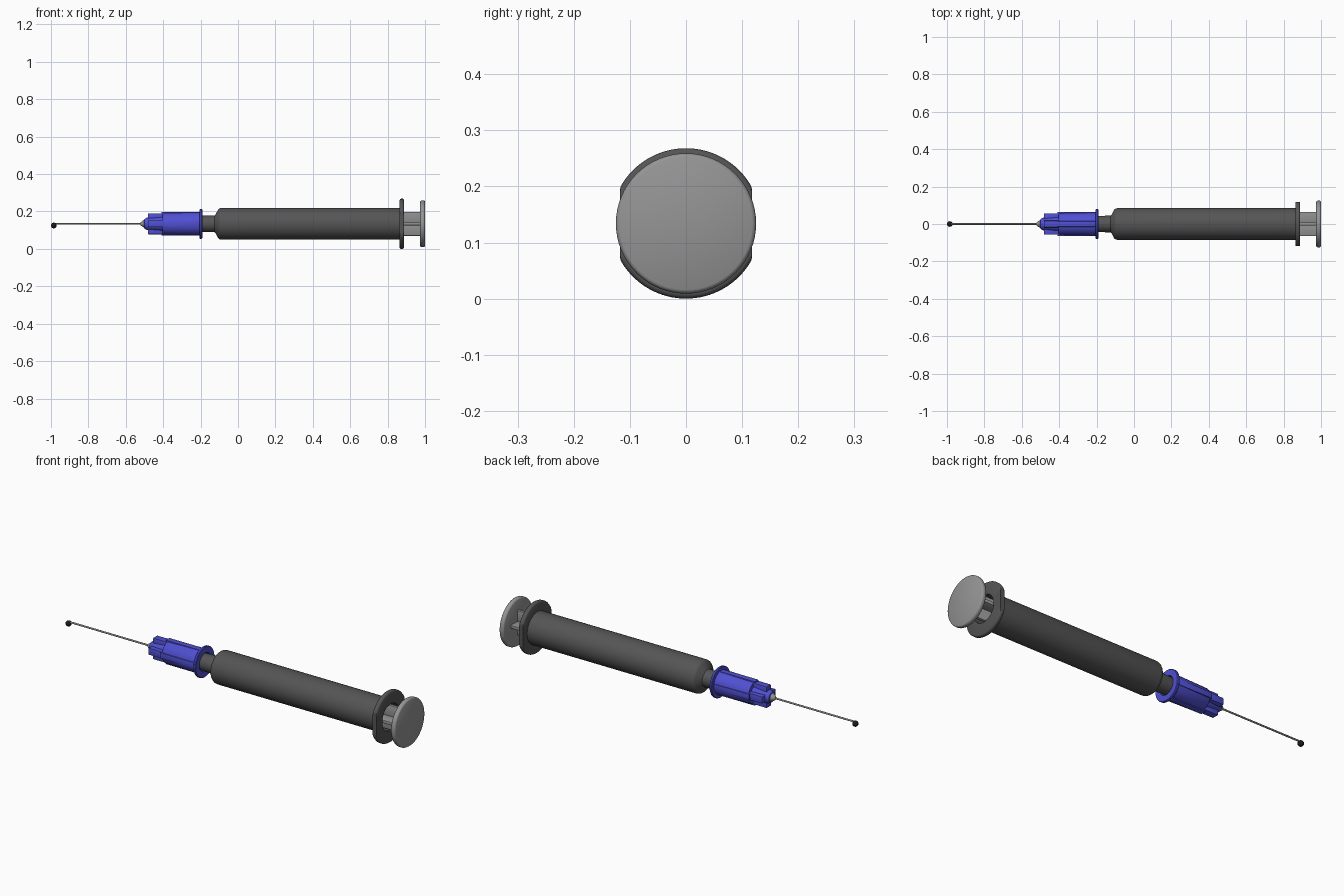
import bpy, bmesh
from math import cos, sin, pi, radians
from mathutils import Matrix, Vector

if "Cube" in bpy.data.objects:
    bpy.data.objects.remove(bpy.data.objects["Cube"])

AXIS = 0.134  # height of the syringe axis


def material(name, color):
    m = bpy.data.materials.new(name)
    m.diffuse_color = (*color, 1)
    m.use_nodes = True
    m.node_tree.nodes["Principled BSDF"].inputs["Base Color"].default_value = m.diffuse_color
    return m


DARK = material("dark_plastic", (0.09, 0.09, 0.09))
GREY = material("grey_plastic", (0.3, 0.3, 0.3))
BLUE = material("blue_plastic", (0.08, 0.08, 0.65))
STEEL = material("steel", (0.3, 0.3, 0.3))
BLACK = material("black", (0.01, 0.01, 0.01))


def finish(bm, name, mat):
    bmesh.ops.remove_doubles(bm, verts=bm.verts, dist=1e-5)
    bmesh.ops.recalc_face_normals(bm, faces=bm.faces)
    me = bpy.data.meshes.new(name)
    bm.to_mesh(me)
    bm.free()
    me.materials.append(mat)
    ob = bpy.data.objects.new(name, me)
    ob.location.z = AXIS
    bpy.context.collection.objects.link(ob)
    bpy.ops.object.select_all(action='DESELECT')
    ob.select_set(True)
    bpy.context.view_layer.objects.active = ob
    bpy.ops.object.shade_smooth_by_angle(angle=radians(35))
    return ob


def lathe(name, profile, mat, closed=False, segs=64, flat=None):
    """Revolve (x, radius) points about the x axis; flat trims the y sides."""
    bm = bmesh.new()
    rings = []
    for x, r in profile:
        ring = []
        for i in range(segs):
            a = 2 * pi * i / segs
            y = r * cos(a)
            if flat:
                y = max(-flat, min(flat, y))
            ring.append(bm.verts.new((x, y, r * sin(a))))
        rings.append(ring)
    pairs = list(zip(rings, rings[1:]))
    if closed:
        pairs.append((rings[-1], rings[0]))
    for a, b in pairs:
        for i in range(segs):
            j = (i + 1) % segs
            bm.faces.new((a[i], a[j], b[j], b[i]))
    return finish(bm, name, mat)


def vanes(name, x0, x1, r0, r1, width, mat, bevel=0.003):
    """Four long bars around the x axis, from radius r0 to r1."""
    bm = bmesh.new()
    for k in range(4):
        mtx = (Matrix.Rotation(k * pi / 2, 4, 'X')
               @ Matrix.Translation(((x0 + x1) / 2, 0, (r0 + r1) / 2))
               @ Matrix.Diagonal((x1 - x0, width, r1 - r0, 1)))
        bmesh.ops.create_cube(bm, size=1, matrix=mtx)
    bmesh.ops.bevel(bm, geom=bm.edges[:], offset=bevel, segments=2,
                    profile=0.5, affect='EDGES')
    return finish(bm, name, mat)


# Hollow barrel with tapered shoulder and nozzle
lathe("barrel", [
    (-0.30, 0.040), (-0.125, 0.045), (-0.120, 0.050), (-0.105, 0.078),
    (-0.098, 0.083), (-0.088, 0.085), (0.875, 0.085), (0.875, 0.070),
    (-0.085, 0.070), (-0.10, 0.020), (-0.30, 0.020)], DARK, closed=True)

# Finger flange with two flat sides
lathe("finger_flange", [
    (0.864, 0.070), (0.864, 0.127), (0.866, 0.131), (0.871, 0.134),
    (0.881, 0.134), (0.886, 0.131), (0.888, 0.127), (0.888, 0.070)],
    DARK, closed=True, segs=96, flat=0.118)

# Plunger: cross-shaped rod, thumb disc and stopper
vanes("plunger_rod", -0.03, 0.98, 0.0, 0.064, 0.016, GREY, 0.002)
lathe("thumb_disc", [
    (0.974, 0), (0.974, 0.118), (0.976, 0.122), (0.981, 0.125),
    (0.993, 0.125), (0.998, 0.122), (1.0, 0.118), (1.0, 0)], GREY)
lathe("stopper", [
    (-0.08, 0), (-0.06, 0.069), (-0.05, 0.069), (-0.045, 0.062),
    (-0.03, 0.062), (-0.025, 0.069), (-0.01, 0.069), (-0.01, 0)], BLACK)

# Needle hub: stepped socket, collar and grip ribs
lathe("needle_hub", [
    (-0.505, 0.012), (-0.50, 0.026), (-0.485, 0.034), (-0.405, 0.040),
    (-0.403, 0.056), (-0.398, 0.059), (-0.206, 0.063), (-0.205, 0.077),
    (-0.202, 0.080), (-0.194, 0.080), (-0.191, 0.077), (-0.191, 0.048),
    (-0.30, 0.044), (-0.30, 0.012)], BLUE, closed=True)
vanes("hub_ribs", -0.482, -0.38, 0.01, 0.056, 0.036, BLUE)
vanes("hub_long_ribs", -0.41, -0.207, 0.05, 0.0635, 0.030, BLUE, 0.002)

# Glue cone and needle
lathe("glue_cone", [(-0.522, 0), (-0.522, 0.007), (-0.512, 0.015),
                    (-0.495, 0.025), (-0.495, 0)], STEEL, segs=32)
lathe("needle", [(-0.993, 0), (-0.985, 0.0045), (-0.30, 0.0045), (-0.30, 0)],
      STEEL, segs=16)

# Droplet hanging at the needle tip
bm = bmesh.new()
bmesh.ops.create_uvsphere(bm, u_segments=24, v_segments=16, radius=0.015,
                          matrix=Matrix.Translation((-0.985, 0, -0.009)))
finish(bm, "droplet", BLACK)
